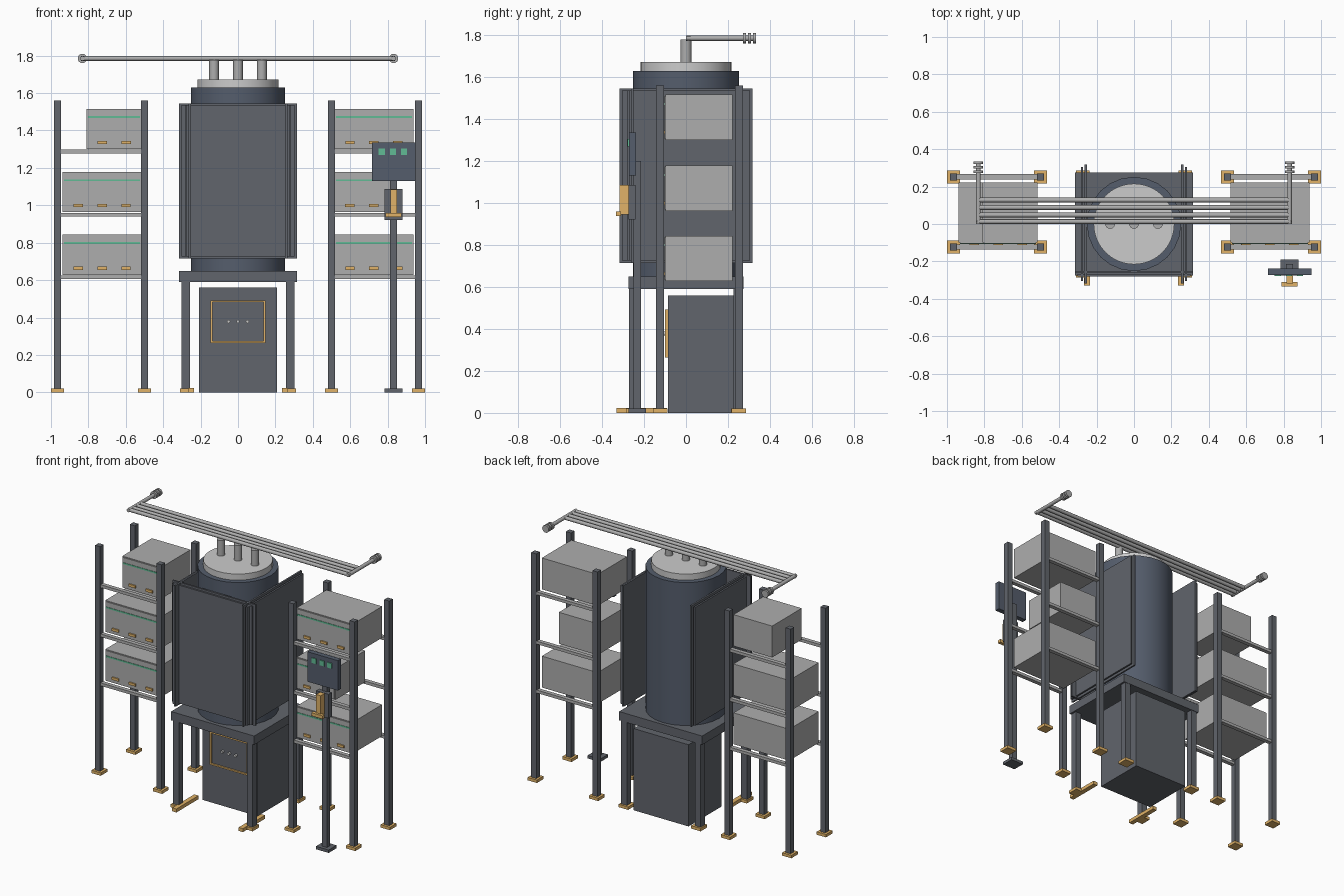
import bpy, math
from mathutils import Vector

if "Cube" in bpy.data.objects:
    bpy.data.objects.remove(bpy.data.objects["Cube"])


def mat(name, col):
    m = bpy.data.materials.new(name)
    m.diffuse_color = (*col, 1)
    m.use_nodes = True
    m.node_tree.nodes["Principled BSDF"].inputs["Base Color"].default_value = m.diffuse_color
    return m


DARK = mat("dark_steel", (0.12, 0.13, 0.15))
NAVY = mat("blue_steel", (0.09, 0.11, 0.15))
LIGHT = mat("light_metal", (0.42, 0.42, 0.42))
PALE = mat("pale_metal", (0.6, 0.61, 0.61))
ORANGE = mat("orange", (0.75, 0.45, 0.14))
GREEN = mat("green", (0.12, 0.5, 0.3))


def box(name, x, y, z, m):
    """Box from (min, max) ranges on each axis."""
    lo, hi = Vector((x[0], y[0], z[0])), Vector((x[1], y[1], z[1]))
    bpy.ops.mesh.primitive_cube_add(size=1, location=(lo + hi) / 2)
    o = bpy.context.object
    o.name = name
    o.scale = hi - lo
    bpy.ops.object.transform_apply(location=False, rotation=False, scale=True)
    o.data.materials.append(m)
    return o


def post(name, cx, cy, z, w, m):
    return box(name, (cx - w / 2, cx + w / 2), (cy - w / 2, cy + w / 2), z, m)


def rod(name, a, b, r, m, sides=16):
    """Cylinder from point a to point b."""
    a, b = Vector(a), Vector(b)
    d = b - a
    bpy.ops.mesh.primitive_cylinder_add(vertices=sides, radius=r, depth=d.length, location=(a + b) / 2,
                                        rotation=d.to_track_quat('Z', 'Y').to_euler())
    o = bpy.context.object
    o.name = name
    o.data.materials.append(m)
    bpy.ops.object.shade_smooth_by_angle(angle=math.radians(35))
    return o


# Side racks: posts, foot plates, rails and storage modules
FRONT, BACK = -0.123, 0.252
for s, side in ((-1, "left"), (1, "right")):
    for px in (0.5, 0.965):
        for py in (FRONT, BACK):
            post(f"{side}_rack_post", s * px, py, (0.02, 1.56), 0.038, DARK)
            post(f"{side}_rack_foot", s * px, py, (0, 0.02), 0.07, ORANGE)
    for i, z in enumerate((0.605, 0.94, 1.278)):
        for py in (FRONT, BACK):
            xs = sorted((s * 0.519, s * 0.946))
            box(f"{side}_rack_rail", xs, (py - 0.014, py + 0.014), (z, z + 0.02), LIGHT)
        # one narrower module per rack
        narrow = (s < 0 and i == 2) or (s > 0 and i == 1)
        outer = 0.809 if narrow else 0.938
        xs = sorted((s * 0.515, s * outer))
        b = z + 0.023
        box(f"{side}_module", xs, (-0.098, 0.222), (b, b + 0.215), LIGHT)
        box(f"{side}_module_face", (xs[0] + 0.008, xs[1] - 0.008), (-0.103, -0.097), (b + 0.005, b + 0.21), LIGHT)
        box(f"{side}_module_stripe", (xs[0] + 0.008, xs[1] - 0.008), (-0.106, -0.1), (b + 0.166, b + 0.176), GREEN)
        mid = sum(xs) / 2
        for k in ((-0.5, 0.5) if narrow else (-1, 0, 1)):
            cx = mid + k * 0.128
            box(f"{side}_module_latch", (cx - 0.025, cx + 0.025), (-0.112, -0.1), (b + 0.027, b + 0.044), ORANGE)

# Central stand: platform, legs, feet and front skids
box("platform", (-0.315, 0.315), (-0.275, 0.275), (0.59, 0.65), DARK)
for s in (-1, 1):
    for py in (-0.25, 0.25):
        post("stand_leg", s * 0.28, py, (0.02, 0.59), 0.045, DARK)
        post("stand_foot", s * 0.275, py, (0, 0.02), 0.072, ORANGE)
    box("stand_skid", (s * 0.252 - 0.016, s * 0.252 + 0.016), (-0.33, -0.09), (0, 0.024), ORANGE)

# Lower cabinet with framed door and knobs
box("cabinet", (-0.208, 0.208), (-0.085, 0.27), (0, 0.56), DARK)
for s in (-1, 1):
    box("door_frame_side", sorted((s * 0.136, s * 0.146)), (-0.1, -0.084), (0.265, 0.492), ORANGE)
    zc = 0.3785 + s * 0.1085
    box("door_frame_bar", (-0.146, 0.146), (-0.1, -0.084), (zc - 0.005, zc + 0.005), ORANGE)
box("door", (-0.136, 0.136), (-0.09, -0.084), (0.27, 0.487), DARK)
for x in (-0.05, 0, 0.05):
    rod("door_knob", (x, -0.106, 0.378), (x, -0.085, 0.378), 0.009, PALE, 12)

# Vessel with lid and outlet stubs
rod("vessel", (0, 0, 0.65), (0, 0, 1.63), 0.252, NAVY, 24)
rod("vessel_lid", (0, 0, 1.63), (0, 0, 1.672), 0.216, PALE, 32)
for x in (-0.128, 0, 0.128):
    rod("outlet_stub", (x, 0, 1.67), (x, 0, 1.778), 0.026, LIGHT)

# Double-skinned shield panels on front and both sides; the back is open
ZP = (0.715, 1.545)
ZS = (0.725, 1.535)
box("front_shield_outer", (-0.303, 0.303), (-0.28, -0.268), ZS, DARK)
box("front_shield_inner", (-0.315, 0.315), (-0.262, -0.25), ZP, DARK)
for s in (-1, 1):
    box("side_shield_outer", sorted((s * 0.272, s * 0.284)), (-0.306, 0.306), ZS, DARK)
    box("side_shield_inner", sorted((s * 0.252, s * 0.264)), (-0.317, 0.317), ZP, DARK)

# Overhead pipe run with flanged ends
ZT = 1.785
for i, y in enumerate((0.013, 0.048, 0.088, 0.128)):
    e = 0.84 if i == 0 else 0.825
    rod("overhead_pipe", (-e, y, ZT), (e, y, ZT), 0.0125, LIGHT, 12)
for s in (-1, 1):
    x = s * 0.832
    rod("return_pipe", (x, 0.0, ZT), (x, 0.32, ZT), 0.0125, LIGHT, 12)
    for y in (0.28, 0.304, 0.328):
        rod("pipe_flange", (x, y - 0.008, ZT), (x, y + 0.006, ZT), 0.025, LIGHT, 16)

# Control pedestal with display and handle
CX = 0.832
box("pedestal_base", (CX - 0.048, CX + 0.048), (-0.275, -0.19), (0, 0.02), DARK)
post("pedestal_post", CX, -0.233, (0.02, 1.2), 0.036, DARK)
box("control_box", (CX - 0.116, CX + 0.116), (-0.272, -0.238), (1.13, 1.335), NAVY)
for x in (-0.061, 0, 0.058):
    box("control_light", (CX + x - 0.019, CX + x + 0.014), (-0.278, -0.27), (1.27, 1.305), GREEN)
box("handle_bracket", (CX - 0.048, CX + 0.048), (-0.275, -0.24), (0.922, 1.087), DARK)
box("handle_stem", (CX - 0.017, CX + 0.017), (-0.317, -0.27), (0.945, 1.085), ORANGE)
box("handle_grip", (CX - 0.043, CX + 0.043), (-0.333, -0.31), (0.938, 0.96), ORANGE)
